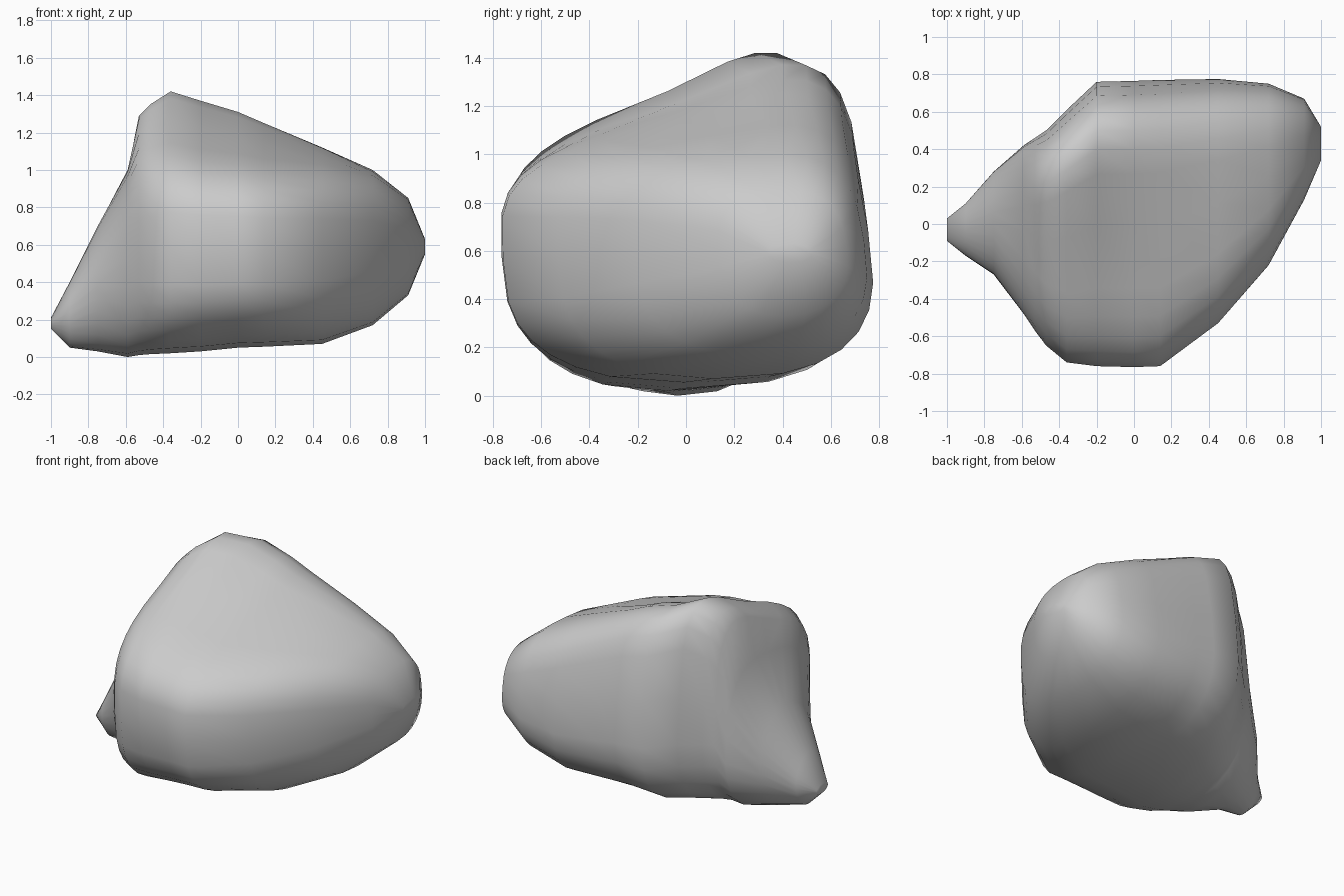
import bpy, bmesh
from math import cos, sin, pi

if "Cube" in bpy.data.objects:
    bpy.data.objects.remove(bpy.data.objects["Cube"])

SIDES = 28

# Rock cross-sections along x:
# x, front y, back y, bottom z, top z, squareness, rise of the top towards the back
SECTIONS = [
    (-1.00, -0.09, 0.03, 0.15, 0.21, 2.0, 0.0),
    (-0.90, -0.17, 0.11, 0.05, 0.40, 2.0, 0.0),
    (-0.75, -0.27, 0.28, 0.03, 0.70, 2.1, 0.05),
    (-0.59, -0.48, 0.42, 0.00, 1.00, 2.7, 0.10),
    (-0.53, -0.57, 0.46, 0.01, 1.29, 3.0, 0.36),
    (-0.47, -0.65, 0.50, 0.015, 1.35, 3.3, 0.42),
    (-0.36, -0.74, 0.61, 0.02, 1.42, 3.5, 0.46),
    (-0.20, -0.76, 0.76, 0.03, 1.37, 3.5, 0.45),
    (0.00, -0.765, 0.765, 0.05, 1.31, 3.5, 0.41),
    (0.14, -0.76, 0.77, 0.055, 1.25, 3.5, 0.37),
    (0.45, -0.53, 0.775, 0.07, 1.12, 3.3, 0.22),
    (0.72, -0.22, 0.75, 0.17, 1.00, 3.0, 0.10),
    (0.91, 0.13, 0.67, 0.33, 0.85, 2.7, 0.04),
    (1.00, 0.34, 0.52, 0.55, 0.63, 2.2, 0.0),
]


def power(v, n):
    return (1 if v >= 0 else -1) * abs(v) ** (2 / n)


def fit(values, low, high):
    a, b = min(values), max(values)
    return [low + (v - a) / (b - a) * (high - low) for v in values]


def section(bm, x, y0, y1, z0, z1, n, rise):
    """Rounded section with tilted top and leaning back, stretched to its extents."""
    us, vs = [], []
    for i in range(SIDES):
        t = 2 * pi * i / SIDES
        u, v = power(cos(t), n), power(sin(t), n)
        us.append(u * (1 - 0.12 * v) if u > 0 else u * (1 + 0.04 * v))
        top = rise * (u + 0.2 * u * u) * (v + 1) / 2
        bottom = 0.17 * u * u * (1 - v) / 2
        vs.append(v + top + bottom)
    return [bm.verts.new((x, y, z))
            for y, z in zip(fit(us, y0, y1), fit(vs, z0, z1))]


# Loft the sections into one closed rock
bm = bmesh.new()
rings = [section(bm, *s) for s in SECTIONS]
for a, b in zip(rings, rings[1:]):
    for i in range(SIDES):
        j = (i + 1) % SIDES
        bm.faces.new((a[i], a[j], b[j], b[i]))
bm.faces.new(rings[0])
bm.faces.new(rings[-1])
bmesh.ops.recalc_face_normals(bm, faces=bm.faces[:])
for f in bm.faces:
    f.smooth = True

mesh = bpy.data.meshes.new("rock")
bm.to_mesh(mesh)
bm.free()
rock = bpy.data.objects.new("rock", mesh)
bpy.context.collection.objects.link(rock)
